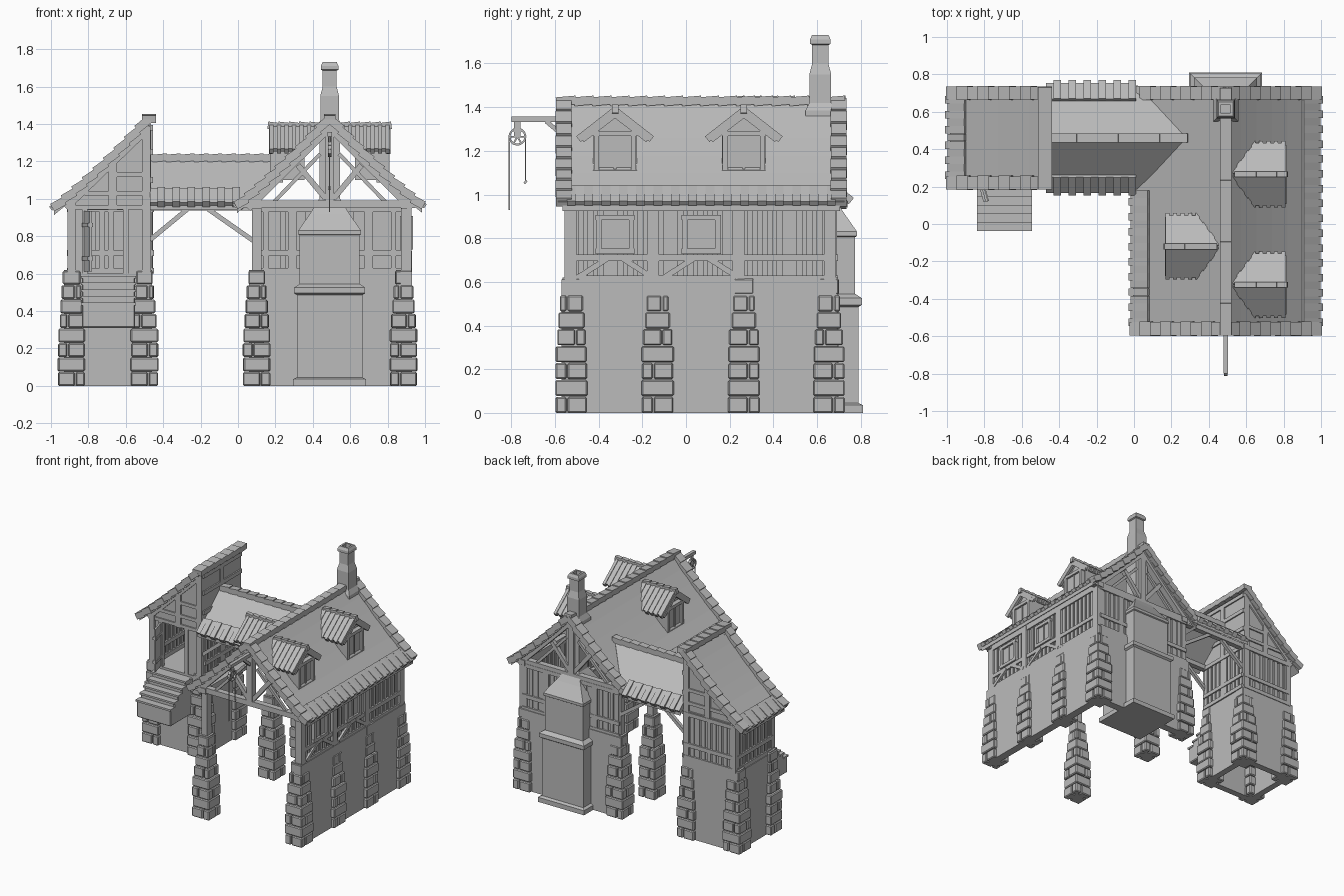
import bpy, bmesh, math, random
from mathutils import Vector, Matrix

random.seed(4)
if "Cube" in bpy.data.objects:
    bpy.data.objects.remove(bpy.data.objects["Cube"], do_unlink=True)

grey = bpy.data.materials.new("plain grey")
grey.use_nodes = True
grey.diffuse_color = (0.5, 0.5, 0.5, 1)
grey.node_tree.nodes["Principled BSDF"].inputs["Base Color"].default_value = (0.5, 0.5, 0.5, 1)
parts = {}


def part(name):
    return parts.setdefault(name, bmesh.new())


def box(name, x0, x1, y0, y1, z0, z1):
    centre = Vector((x0 + x1, y0 + y1, z0 + z1)) / 2
    m = Matrix.Translation(centre) @ Matrix.Diagonal((x1 - x0, y1 - y0, z1 - z0, 1))
    bmesh.ops.create_cube(part(name), size=1, matrix=m)


def beam(name, p, q, w=0.03, h=0.03):
    p, q = Vector(p), Vector(q)
    turn = (q - p).to_track_quat('X', 'Z').to_matrix().to_4x4()
    m = Matrix.Translation((p + q) / 2) @ turn @ Matrix.Diagonal(((q - p).length, w, h, 1))
    bmesh.ops.create_cube(part(name), size=1, matrix=m)


def prism(name, outline, vec):
    bm = part(name)
    face = bm.faces.new([bm.verts.new(p) for p in outline])
    ext = bmesh.ops.extrude_face_region(bm, geom=[face], use_keep_orig=True)["geom"]
    bmesh.ops.translate(bm, vec=vec, verts=[v for v in ext if isinstance(v, bmesh.types.BMVert)])


def panel(name, axis, c, t, lo, hi, z0, z1):
    # upright slab across the given axis
    if axis == 'x':
        box(name, c - t, c + t, lo, hi, z0, z1)
    else:
        box(name, lo, hi, c - t, c + t, z0, z1)


def plank_wall(name, axis, c, lo, hi, z0=0.6, z1=0.96):
    panel(name + "_panel", axis, c, 0.008, lo, hi, z0, z1)
    n = round((hi - lo) / 0.045)
    for i in range(n):
        s = lo + (hi - lo) * (i + 0.5) / n
        panel(name + "_planks", axis, c, random.uniform(0.014, 0.018), s - 0.014, s + 0.014, z0, z1)
    for z in (z0 + 0.015, z0 + 0.11, z1 - 0.015):
        panel(name + "_rails", axis, c, 0.025, lo, hi, z - 0.015, z + 0.015)


def window(name, axis, c, mid, z0, z1, half=0.075):
    panel(name + "_pane", axis, c, 0.02, mid - half, mid + half, z0, z1)
    for s in (-half, half):
        panel(name + "_frame", axis, c, 0.035, mid + s - 0.012, mid + s + 0.012, z0, z1)
    for z in (z0, z1):
        panel(name + "_frame", axis, c, 0.035, mid - half - 0.015, mid + half + 0.015, z - 0.012, z + 0.012)
    panel(name + "_frame", axis, c, 0.026, mid - 0.006, mid + 0.006, z0, z1)


# Stone piers, tapering towards the top
def pier(x, y):
    courses = 8
    for i in range(courses):
        z0 = i * 0.62 / courses
        z1 = z0 + 0.62 / courses - 0.005
        w = 0.072 if i < 4 else 0.072 - 0.007 * (i - 3)
        w += random.uniform(-0.003, 0.003)
        if i % 2:
            box("stone_piers", x - w, x + w, y - w, y + w, z0, z1)
        else:
            cut = random.choice((-0.02, 0.02))
            box("stone_piers", x - w, x + cut - 0.003, y - w, y + cut - 0.003, z0, z1)
            box("stone_piers", x + cut + 0.003, x + w, y - w, y + cut - 0.003, z0, z1)
            box("stone_piers", x - w, x + cut - 0.003, y + cut + 0.003, y + w, z0, z1)
            box("stone_piers", x + cut + 0.003, x + w, y + cut + 0.003, y + w, z0, z1)
    box("pier_cores", x - 0.04, x + 0.04, y - 0.04, y + 0.04, 0, 0.62)


right_rows = (-0.525, -0.13, 0.265, 0.655)
left_rows = (-0.525, 0.265, 0.655)
for y in right_rows:
    pier(0.885, y)
for y in left_rows:
    pier(0.1, y)
for x in (-0.89, -0.5):
    for y in (0.275, 0.655):
        pier(x, y)

# Ground floor walls
box("main_stone_wall", 0.87, 0.93, -0.57, 0.69, 0, 0.61)
box("main_stone_wall", 0.06, 0.9, 0.64, 0.7, 0, 0.61)
for x in (-0.92, -0.51):
    box("annex_stone_wall", x, x + 0.05, 0.235, 0.7, 0, 0.6)
for y in (0.235, 0.65):
    box("annex_stone_wall", -0.92, -0.46, y, y + 0.05, 0, 0.6)
box("annex_floor", -0.91, -0.47, 0.24, 0.69, 0.57, 0.6)

# Main upper floor: plank walls, posts, windows and braces
plank_wall("main_right_wall", 'x', 0.9, -0.55, 0.68)
plank_wall("main_back_wall", 'y', 0.67, 0.08, 0.9)
for y in (-0.53, -0.15, 0.06 + 0.18, 0.66):
    beam("main_posts", (0.9, y, 0.6), (0.9, y, 0.97), 0.055, 0.055)
for y in left_rows:
    beam("main_posts", (0.1, y, 0.6), (0.1, y, 0.97), 0.05, 0.05)
for x in (0.29, 0.7):
    beam("main_posts", (x, 0.67, 0.6), (x, 0.67, 0.97), 0.045, 0.045)
for y in (-0.325, 0.07):
    window("wall_window", 'x', 0.9, y, 0.74, 0.895)
    for s in (-1, 1):
        beam("wall_braces", (0.92, y + s * 0.17, 0.62), (0.92, y + s * 0.03, 0.71), 0.02, 0.025)
for x in (0.1, 0.9):
    beam("wall_plates", (x, -0.57, 0.965), (x, 0.7, 0.965), 0.05, 0.04)

# Open roof trusses
for y in (-0.54, 0.67):
    beam("truss", (0.03, y, 0.97), (0.95, y, 0.97), 0.045, 0.04)
    beam("truss", (0.49, y, 0.95), (0.49, y, 1.4), 0.045, 0.045)
    for s in (-1, 1):
        beam("truss", (0.49 + s * 0.44, y, 0.95), (0.49, y, 1.385), 0.045, 0.045)
        beam("truss", (0.49 + s * 0.02, y, 1.0), (0.49 + s * 0.17, y, 1.18), 0.03, 0.03)
        beam("truss", (0.49 + s * 0.31, y, 0.97), (0.49 + s * 0.05, y, 1.24), 0.02, 0.02)
beam("truss", (0.49, -0.56, 1.37), (0.49, 0.69, 1.37), 0.04, 0.04)


# Roofs share one flared slope
def rz(u, top=1.43):
    return top - 1.1 * u + 0.3 * u * u


def slope(name, ridge, side, y0, y1, width, verges, eave_to):
    us = [width * i / 6 for i in range(7)]
    upper = [(ridge + side * u, y0 + 0.02, rz(u)) for u in us]
    lower = [(x, y, z - 0.035) for x, y, z in reversed(upper)]
    prism(name, upper + lower, (0, y1 - y0 - 0.04, 0))
    # overlapping verge tiles
    n = 9
    for y in verges:
        for i in range(n):
            a, b = width * i / n, width * (i + 1.15) / n
            beam(name + "_verge_tiles", (ridge + side * a, y, rz(a) - 0.005),
                 (ridge + side * b, y, rz(b) + 0.012), 0.07 + 0.006 * (i % 2), 0.045)
    # alternating eave tiles
    n = round((eave_to - y0) / 0.04)
    for i in range(n):
        y = y0 + (eave_to - y0) * (i + 0.5) / n
        a, b = width - 0.085, width + 0.005 + 0.012 * (i % 2)
        beam(name + "_eave_tiles", (ridge + side * a, y, rz(a) + 0.004),
             (ridge + side * b, y, rz(b) + 0.004 + 0.01 * (i % 2)), 0.04, 0.026)


def ridge_tiles(name, p, q, n, w=0.06):
    p, q = Vector(p), Vector(q)
    for i in range(n):
        lift = Vector((0, 0, 0.008))
        beam(name, p.lerp(q, i / n), p.lerp(q, (i + 1.1) / n) + lift, w, 0.04)


slope("main_right_roof", 0.49, 1, -0.585, 0.725, 0.495, (-0.56, 0.7), 0.725)
slope("main_left_roof", 0.49, -1, -0.585, 0.725, 0.495, (-0.56, 0.7), 0.18)
slope("annex_roof", -0.475, -1, 0.2, 0.725, 0.51, (0.22, 0.7), 0.725)
ridge_tiles("main_ridge_tiles", (0.49, -0.595, 1.425), (0.49, 0.72, 1.425), 16)
ridge_tiles("annex_ridge_tiles", (-0.475, 0.185, 1.425), (-0.475, 0.725, 1.425), 7, 0.075)

# Linking roof over the passage
for s in (-1, 1):
    eave = 0.46 + s * 0.28
    prism("passage_roof", [(-0.47, 0.46, 1.22), (0.28, 0.46, 1.22), (0.02, eave, 0.97), (-0.47, eave, 0.97)],
          (0, 0, -0.03))
    for i in range(12):
        x = -0.45 + i * 0.04
        beam("passage_eave_tiles", (x, 0.46 + s * 0.2, 1.048),
             (x, 0.46 + s * (0.285 + 0.012 * (i % 2)), 0.97), 0.04, 0.025 + 0.012 * (i % 2))
    y = 0.46 + s * 0.21
    beam("passage_beams", (-0.47, y, 0.955), (0.1, y, 0.955), 0.04, 0.035)
    beam("passage_braces", (-0.47, y, 0.78), (-0.27, y, 0.945), 0.025, 0.025)
    beam("passage_braces", (0.09, y, 0.77), (-0.16, y, 0.945), 0.025, 0.025)
ridge_tiles("passage_ridge_tiles", (-0.46, 0.46, 1.215), (0.28, 0.46, 1.215), 10, 0.05)


# Dormers
def dormer(side, y0):
    face = 0.49 + side * 0.285
    prism("dormer_bodies", [(face, y0 - 0.1, 1.1), (face, y0 + 0.1, 1.1), (face, y0 + 0.1, 1.28),
                            (face, y0, 1.37), (face, y0 - 0.1, 1.28)], (-side * 0.15, 0, 0))
    window("dormer_window", 'x', face, y0, 1.1, 1.28, 0.085)
    for i in range(14):
        u = 0.05 + 0.02 * i
        t = min(1, (1.39 - rz(u) + 0.02) / 0.125) + 0.05 * (i % 2)
        for s in (-1, 1):
            x = 0.49 + side * u
            beam("dormer_roofs", (x, y0, 1.385), (x, y0 + s * 0.16 * t, 1.385 - 0.125 * t),
                 0.021, 0.022 + 0.01 * (i % 2))
    ridge_tiles("dormer_ridges", (0.49 + side * 0.05, y0, 1.385), (0.49 + side * 0.325, y0, 1.385), 5, 0.03)
    for s in (-1, 1):
        beam("dormer_bargeboards", (face + side * 0.03, y0, 1.365),
             (face + side * 0.03, y0 + s * 0.15, 1.25), 0.02, 0.025)


for side, y in ((1, -0.325), (1, 0.265), (-1, -0.12)):
    dormer(side, y)

# Chimney, a stack of square rings
rings = [(0.195, 0), (0.195, 0.035), (0.175, 0.045), (0.175, 0.485), (0.19, 0.495), (0.19, 0.525),
         (0.16, 0.545), (0.16, 0.805), (0.168, 0.81), (0.168, 0.83), (0.105, 0.92), (0.075, 0.97),
         (0.055, 1.0), (0.055, 1.35), (0.068, 1.36), (0.068, 1.385), (0.05, 1.42), (0.05, 1.55),
         (0.037, 1.6), (0.037, 1.685), (0.047, 1.69), (0.047, 1.71), (0.038, 1.73), (0.024, 1.73), (0.024, 1.66)]
bm = part("chimney")
previous = None
for half, z in rings:
    ring = [bm.verts.new((0.49 + a * half, 0.615 + b * half, z)) for a, b in ((-1, -1), (1, -1), (1, 1), (-1, 1))]
    if previous:
        for k in range(4):
            bm.faces.new((previous[k], previous[k - 3], ring[k - 3], ring[k]))
    else:
        bm.faces.new(ring)
    previous = ring
bm.faces.new(previous)

# Annex upper floor
plank_wall("annex_left_wall", 'x', -0.89, 0.25, 0.69)
plank_wall("annex_back_wall", 'y', 0.68, -0.89, -0.47)
plank_wall("annex_right_wall", 'x', -0.475, 0.25, 0.69)
box("annex_right_gable", -0.49, -0.465, 0.25, 0.69, 0.95, 1.4)
for z in (1.1, 1.25, 1.38):
    beam("annex_beams", (-0.475, 0.24, z), (-0.475, 0.7, z), 0.04, 0.03)
beam("annex_beams", (-0.475, 0.46, 0.6), (-0.475, 0.46, 1.39), 0.04, 0.04)
for y in (0.25, 0.68):
    prism("annex_gables", [(-0.9, y - 0.01, 0.94), (-0.47, y - 0.01, 0.94), (-0.47, y - 0.01, 1.39),
                           (-0.9, y - 0.01, 0.99)], (0, 0.02, 0))
    for x, top in ((-0.89, 0.98), (-0.67, 1.2), (-0.49, 1.39)):
        beam("annex_beams", (x, y, 0.94 if x == -0.67 else 0.6), (x, y, top), 0.045, 0.045)
    for x, z in ((-0.9, 0.955), (-0.82, 1.03), (-0.67, 1.13)):
        beam("annex_beams", (x, y, z), (-0.48, y, z), 0.04, 0.025)
    beam("annex_beams", (-0.92, y, 0.95), (-0.48, y, 1.375), 0.045, 0.035)

# Doorway with an open leaf
box("door_side_walls", -0.9, -0.82, 0.24, 0.26, 0.6, 0.95)
box("door_side_walls", -0.6, -0.47, 0.24, 0.26, 0.6, 0.95)
for x in (-0.82, -0.6):
    beam("door_frame", (x, 0.245, 0.6), (x, 0.245, 0.95), 0.03, 0.03)
prism("door_leaf", [(-0.81, 0.23, 0.61), (-0.78, 0.12, 0.61), (-0.78, 0.12, 0.935), (-0.81, 0.23, 0.935)],
      (-0.014, 0, 0))
for z in (0.68, 0.86):
    beam("door_straps", (-0.82, 0.23, z), (-0.79, 0.12, z), 0.03, 0.02)

# Projecting steps
for i in range(5):
    y0 = -0.03 + i * 0.046
    box("steps", -0.835, -0.55, y0, 0.24, 0.31 if i == 0 else 0.42, 0.44 + i * 0.036)
    box("step_treads", -0.84, -0.545, y0 - 0.008, y0 + 0.045, 0.43 + i * 0.036, 0.444 + i * 0.036)

# Hoist with pulley wheel, rope and hook
beam("hoist_arm", (0.49, -0.8, 1.345), (0.49, -0.5, 1.345), 0.025, 0.025)
beam("hoist_arm", (0.49, -0.64, 1.335), (0.49, -0.55, 1.26), 0.02, 0.02)
hub = Vector((0.49, -0.772, 1.265))
spokes = [hub + Vector((0, math.cos(k * math.pi / 6), math.sin(k * math.pi / 6))) * 0.037 for k in range(12)]
for k in range(12):
    beam("pulley", spokes[k - 1], spokes[k], 0.02, 0.009)
    if k % 2 == 0:
        beam("pulley", hub, spokes[k], 0.008, 0.008)
beam("pulley", hub, hub + Vector((0, 0, 0.075)), 0.03, 0.008)
beam("rope", (0.49, -0.81, 0.93), (0.49, -0.81, 1.27), 0.006, 0.006)
beam("rope", (0.49, -0.735, 1.06), (0.49, -0.735, 1.27), 0.005, 0.005)
beam("hook", (0.49, -0.74, 1.05), (0.49, -0.73, 1.065), 0.01, 0.01)

# Turn every collected part into an object
for name, bm in parts.items():
    bmesh.ops.recalc_face_normals(bm, faces=bm.faces[:])
    mesh = bpy.data.meshes.new(name)
    bm.to_mesh(mesh)
    bm.free()
    mesh.materials.append(grey)
    obj = bpy.data.objects.new(name, mesh)
    bpy.context.collection.objects.link(obj)
    if name in ("stone_piers", "steps"):
        bevel = obj.modifiers.new("worn_edges", 'BEVEL')
        bevel.width = 0.006
        bevel.segments = 1
